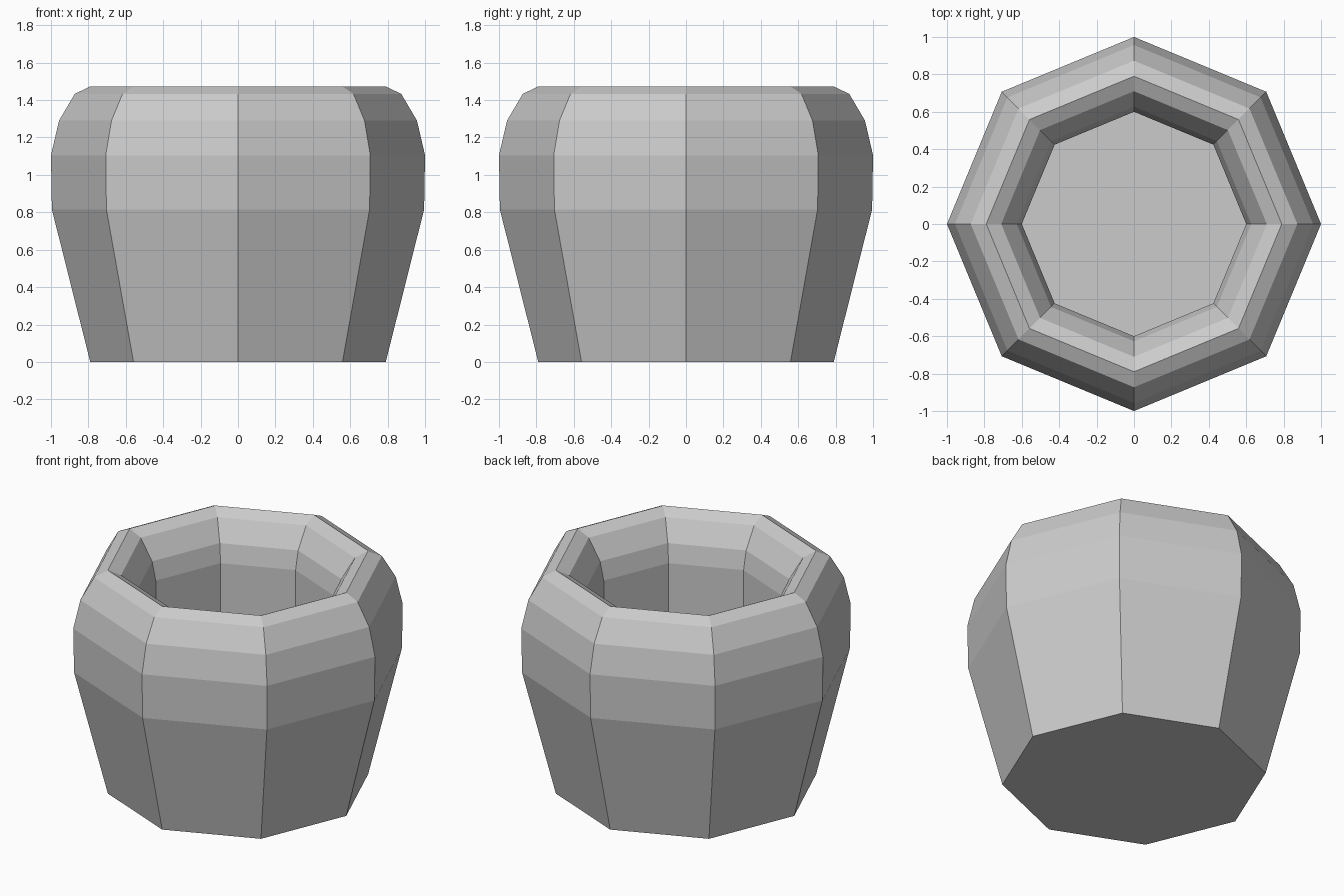
import bpy, bmesh
from math import cos, sin, pi

if "Cube" in bpy.data.objects:
    bpy.data.objects.remove(bpy.data.objects["Cube"])

SIDES = 8

# Pot profile (radius, height): base, outer wall, rounded rim, inner wall, floor
PROFILE = [(0.79, 0.0), (0.995, 0.815), (1.0, 1.105), (0.957, 1.29),
           (0.873, 1.433), (0.79, 1.473), (0.71, 1.433), (0.627, 1.3),
           (0.60, 1.18), (0.60, 0.2)]


def lathe(name, profile, sides):
    bm = bmesh.new()
    rings = [[bm.verts.new((r * cos(2 * pi * i / sides), r * sin(2 * pi * i / sides), z))
              for i in range(sides)] for r, z in profile]
    for low, high in zip(rings, rings[1:]):
        for i in range(sides):
            j = (i + 1) % sides
            bm.faces.new((low[i], low[j], high[j], high[i]))
    bm.faces.new(rings[0][::-1])   # underside
    bm.faces.new(rings[-1])        # inside floor
    mesh = bpy.data.meshes.new(name)
    bm.to_mesh(mesh)
    bm.free()
    obj = bpy.data.objects.new(name, mesh)
    bpy.context.collection.objects.link(obj)
    return obj


# Octagonal hollow pot
lathe("pot", PROFILE, SIDES)
